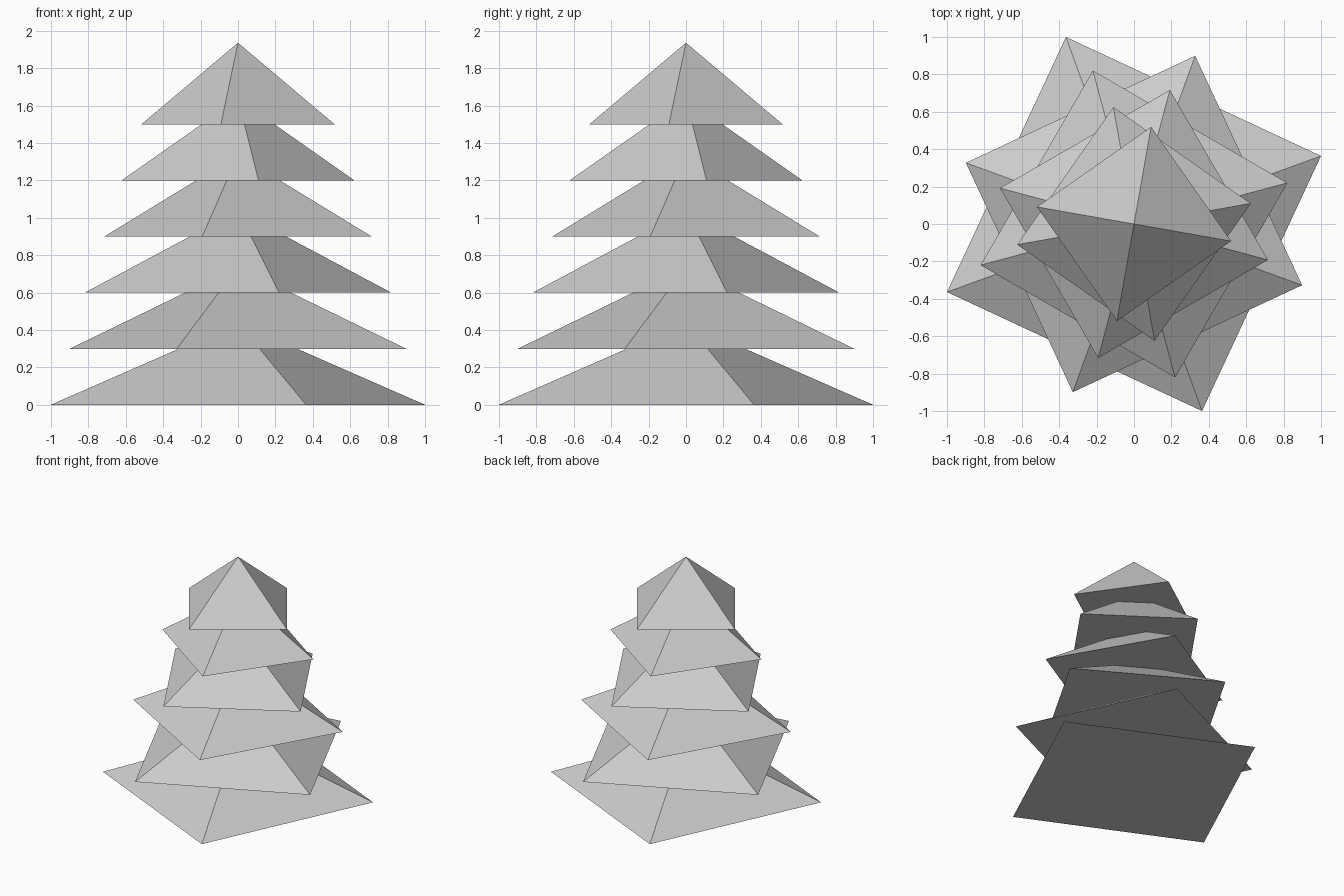
import bpy
import math

cube = bpy.data.objects.get("Cube")
if cube:
    bpy.data.objects.remove(cube, do_unlink=True)

# Single plain grey
grey = bpy.data.materials.new("light_grey")
grey.use_nodes = True
color = (0.6, 0.6, 0.6, 1.0)
grey.diffuse_color = color
grey.node_tree.nodes["Principled BSDF"].inputs["Base Color"].default_value = color

TIERS = 6
SPACING = 0.2995
HEIGHT = 0.438
BASE_RADIUS = 1.064
RADIUS_STEP = 0.1074


def add_tier(index):
    """One four-sided pyramid of foliage, twisted alternately left and right."""
    twist = 20 - 5 * (index // 2)
    if index % 2:
        twist = -twist
    bpy.ops.mesh.primitive_cone_add(
        vertices=4,
        radius1=BASE_RADIUS - RADIUS_STEP * index,
        radius2=0,
        depth=HEIGHT,
        location=(0, 0, SPACING * index + HEIGHT / 2),
        rotation=(0, 0, math.radians(twist)),
    )
    tier = bpy.context.object
    tier.name = f"foliage_tier_{index + 1}"
    tier.data.materials.append(grey)


# Foliage tiers from the ground up
for i in range(TIERS):
    add_tier(i)
